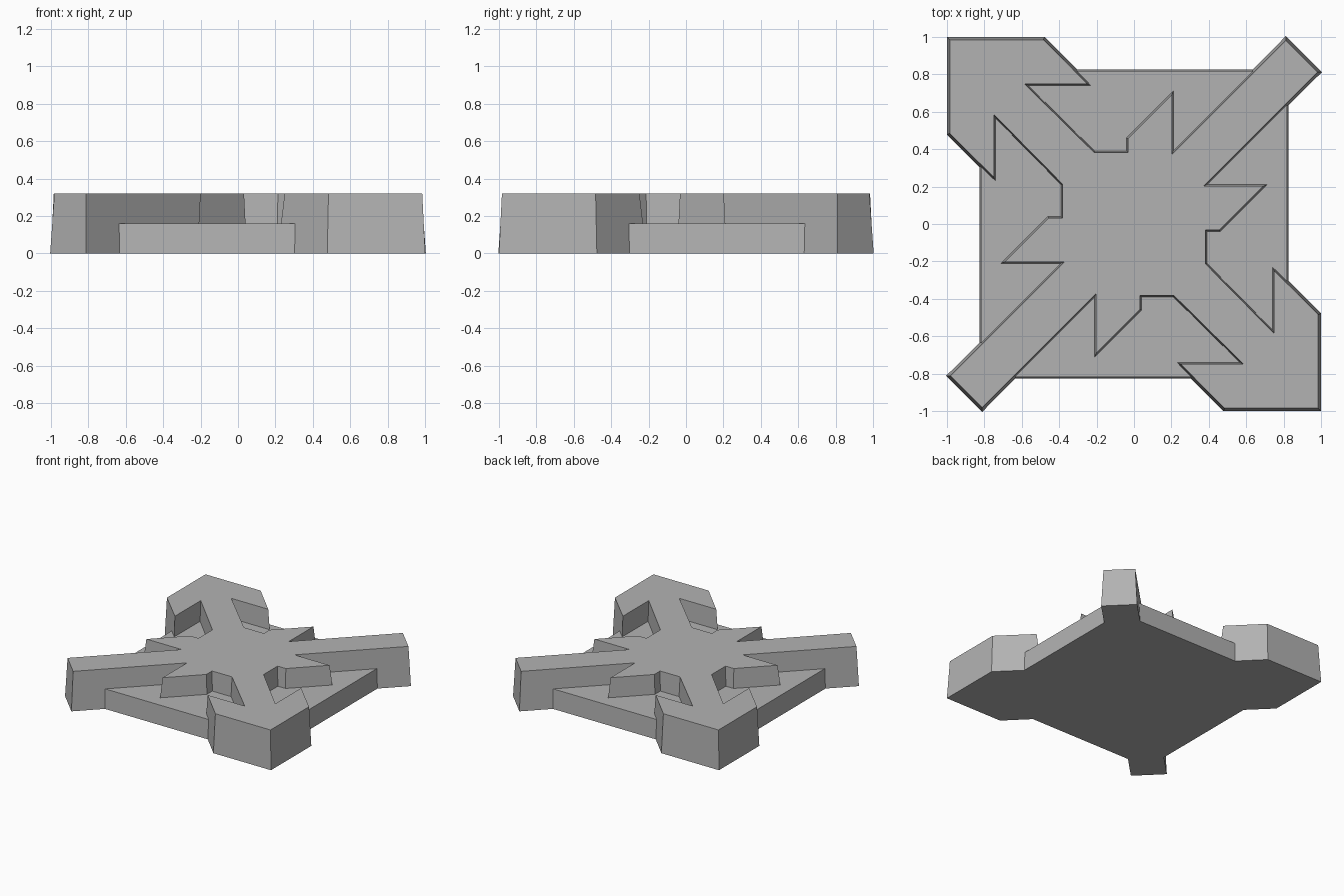
import bpy
import bmesh
from mathutils import Vector

cube = bpy.data.objects.get("Cube")
if cube:
    bpy.data.objects.remove(cube, do_unlink=True)

grey = bpy.data.materials.new("plain_grey")
colour = (0.45, 0.45, 0.45, 1)
grey.diffuse_color = colour
grey.use_nodes = True
grey.node_tree.nodes["Principled BSDF"].inputs["Base Color"].default_value = colour


def offset(points, amount):
    """Move every side of a clockwise outline outward, with mitred corners."""
    result = []
    for i, p in enumerate(points):
        a = (p - points[i - 1]).normalized()
        b = (points[(i + 1) % len(points)] - p).normalized()
        na, nb = Vector((-a.y, a.x)), Vector((-b.y, b.x))
        result.append(p + (na + nb) * amount / (1 + na.dot(nb)))
    return result


def drafted_prism(name, points, height, draft):
    """Extrude an outline upward with slightly leaning walls."""
    bm = bmesh.new()
    low = [bm.verts.new((*p, 0)) for p in offset(points, draft)]
    high = [bm.verts.new((*p, height)) for p in offset(points, -draft)]
    bm.faces.new(low)
    bm.faces.new(high)
    for i in range(len(points)):
        bm.faces.new((low[i - 1], low[i], high[i], high[i - 1]))
    bmesh.ops.recalc_face_normals(bm, faces=bm.faces)
    mesh = bpy.data.meshes.new(name)
    bm.to_mesh(mesh)
    bm.free()
    mesh.materials.append(grey)
    obj = bpy.data.objects.new(name, mesh)
    bpy.context.collection.objects.link(obj)
    return obj


# Square plate that fills the gaps between the arms
s = 0.82
square = [Vector(p) for p in ((-s, s), (s, s), (s, -s), (-s, -s))]
drafted_prism("base_plate", square, 0.16, 0.004)

# Raised cross: one quarter outline, mirrored on the diagonal, then turned
e = 0.992
quarter = [Vector(p) for p in (
    (-e, e), (-0.48, e), (-0.23, 0.74), (-0.565, 0.74), (-0.21, 0.39),
    (-0.04, 0.39), (-0.04, 0.46), (0.21, 0.71), (0.21, 0.39), (0.811, e))]
half = quarter + [p.yx for p in reversed(quarter)][:-1]
drafted_prism("raised_arrow_cross", half + [-p for p in half], 0.32, 0.008)
